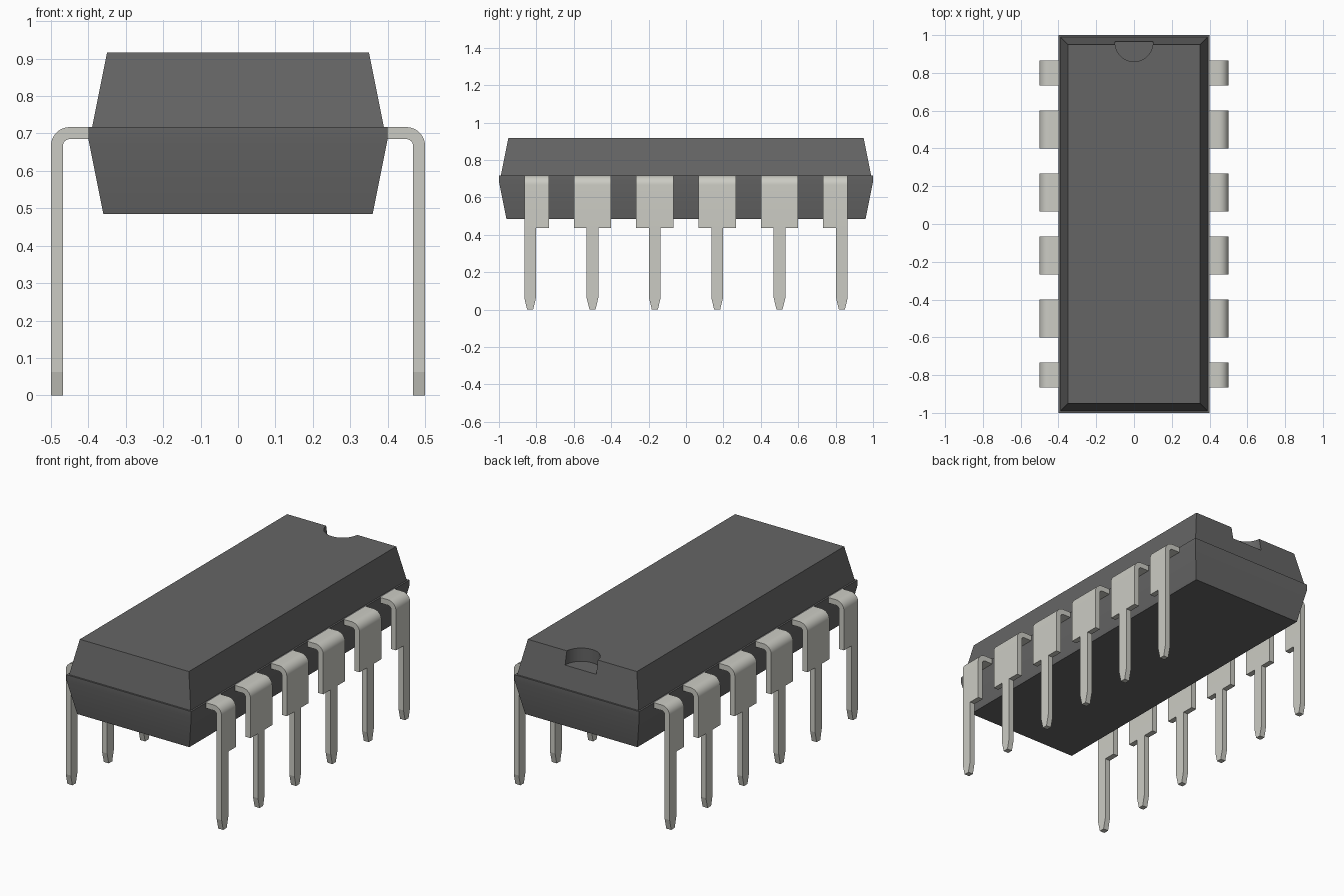
import bpy, bmesh, math

if "Cube" in bpy.data.objects:
    bpy.data.objects.remove(bpy.data.objects["Cube"])


def material(name, color):
    m = bpy.data.materials.new(name)
    m.diffuse_color = (*color, 1)
    m.use_nodes = True
    m.node_tree.nodes["Principled BSDF"].inputs["Base Color"].default_value = m.diffuse_color
    return m


DARK = material("dark grey plastic", (0.13, 0.13, 0.13))
METAL = material("pale metal", (0.6, 0.6, 0.55))


def finish(bm, name, mat, smooth=None):
    bmesh.ops.remove_doubles(bm, verts=bm.verts, dist=1e-5)
    bmesh.ops.recalc_face_normals(bm, faces=bm.faces)
    me = bpy.data.meshes.new(name)
    bm.to_mesh(me)
    bm.free()
    me.materials.append(mat)
    if smooth:
        me.shade_smooth()
        me.set_sharp_from_angle(angle=math.radians(smooth))
    ob = bpy.data.objects.new(name, me)
    bpy.context.collection.objects.link(ob)
    return ob


def bridge(bm, rings):
    for a, b in zip(rings, rings[1:]):
        for i in range(4):
            j = (i + 1) % 4
            bm.faces.new((a[i], a[j], b[j], b[i]))


# Body: stacked rectangles, with a small lip at the parting line
bm = bmesh.new()
levels = [(0.36, 0.96, 0.485), (0.40, 1.0, 0.685), (0.40, 1.0, 0.717),
          (0.39, 0.99, 0.717), (0.35, 0.95, 0.917)]
rings = [[bm.verts.new((sx * x, sy * y, z))
          for sx, sy in ((-1, -1), (1, -1), (1, 1), (-1, 1))]
         for x, y, z in levels]
bridge(bm, rings)
bm.faces.new(rings[0])
bm.faces.new(rings[-1])
body = finish(bm, "body", DARK)

# Half-round orientation notch cut into the back of the top
bm = bmesh.new()
bmesh.ops.create_cone(bm, cap_ends=True, segments=48, radius1=0.1,
                      radius2=0.1, depth=0.2)
bmesh.ops.translate(bm, verts=bm.verts, vec=(0, 0.96, 0.94))
cutter = finish(bm, "notch_cutter", DARK)
cutter.hide_render = True
mod = body.modifiers.new("notch", "BOOLEAN")
mod.operation = "DIFFERENCE"
mod.solver = "EXACT"
mod.object = cutter
bpy.context.view_layer.objects.active = body
bpy.ops.object.modifier_apply(modifier=mod.name)
bpy.data.objects.remove(cutter)
body.data.set_sharp_from_angle(angle=math.radians(30))

# Leads: bent strap, then a flat blade narrowing to a tapered pin
X_OUT, X_IN, Z_TOP, Z_LOW = 0.5, 0.468, 0.717, 0.685
R_OUT, R_IN = 0.05, 0.018
CX, CZ = X_OUT - R_OUT, Z_TOP - R_OUT
SHOULDER, TAPER, HALF_PIN, HALF_WIDE, HALF_TIP = 0.437, 0.0625, 0.031, 0.1, 0.016


def lead(name, side, y, left, right):
    """left and right are the shoulder offsets either side of the pin."""
    bm = bmesh.new()
    sections = [((0.4, Z_TOP), (0.4, Z_LOW))]
    for i in range(11):
        a = math.pi / 2 * (1 - i / 10)
        c, s = math.cos(a), math.sin(a)
        sections.append(((CX + R_OUT * c, CZ + R_OUT * s),
                         (CX + R_IN * c, CZ + R_IN * s)))
    y0, y1 = y - left, y + right
    strap = [[bm.verts.new((side * x, yy, z)) for x, z, yy in
              ((*o, y0), (*o, y1), (*n, y1), (*n, y0))] for o, n in sections]
    bridge(bm, strap)
    bm.faces.new(strap[0])

    outline = [(y0, CZ), (y0, SHOULDER), (y - HALF_PIN, SHOULDER),
               (y - HALF_PIN, TAPER), (y - HALF_TIP, 0), (y + HALF_TIP, 0),
               (y + HALF_PIN, TAPER), (y + HALF_PIN, SHOULDER),
               (y1, SHOULDER), (y1, CZ)]
    outline = list(dict.fromkeys(outline))
    outer, inner = [[bm.verts.new((side * x, *p)) for p in outline]
                    for x in (X_OUT, X_IN)]
    bm.faces.new(outer)
    bm.faces.new(inner)
    for i in range(len(outline) - 1):   # top stays open to meet the strap
        bm.faces.new((outer[i], outer[i + 1], inner[i + 1], inner[i]))
    finish(bm, name, METAL, 12)


for side, label in ((-1, "left"), (1, "right")):
    for i in range(6):
        lead(f"{label}_lead_{i + 1}", side, (i - 2.5) / 3,
             HALF_PIN if i == 0 else HALF_WIDE,
             HALF_PIN if i == 5 else HALF_WIDE)
